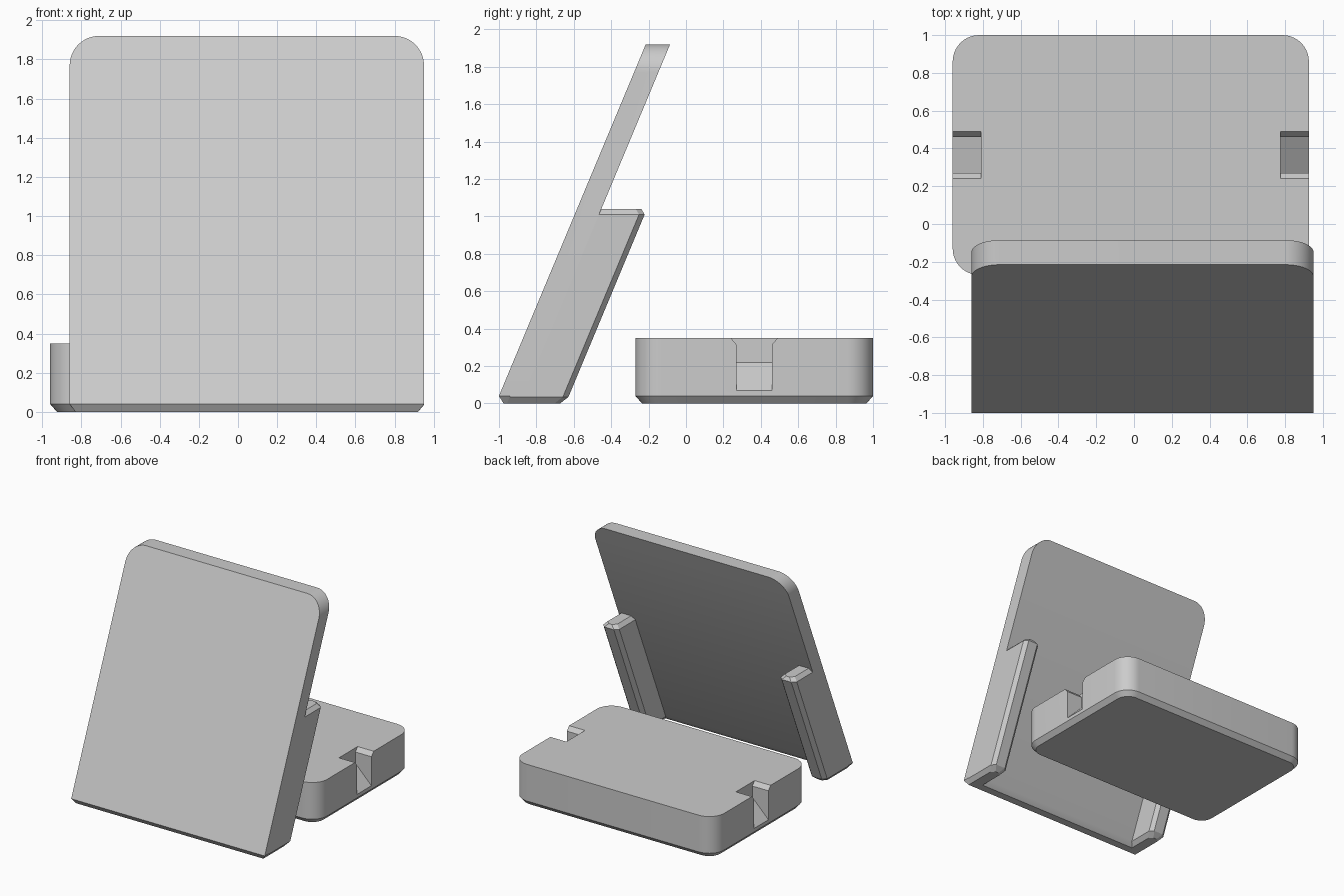
import bpy, bmesh, math

cube = bpy.data.objects.get("Cube")
if cube:
    bpy.data.objects.remove(cube, do_unlink=True)

grey = bpy.data.materials.new("light grey plastic")
grey.use_nodes = True
colour = (0.6, 0.6, 0.6, 1)
grey.diffuse_color = colour
grey.node_tree.nodes["Principled BSDF"].inputs["Base Color"].default_value = colour


def loft(name, rings):
    """Skin a closed solid through rings with equal point counts."""
    bm = bmesh.new()
    loops = [[bm.verts.new(p) for p in ring] for ring in rings]
    n = len(loops[0])
    for a, b in zip(loops, loops[1:]):
        for i in range(n):
            j = (i + 1) % n
            bm.faces.new((a[i], a[j], b[j], b[i]))
    bm.faces.new(loops[0][::-1])
    bm.faces.new(loops[-1])
    bmesh.ops.recalc_face_normals(bm, faces=bm.faces)
    mesh = bpy.data.meshes.new(name)
    bm.to_mesh(mesh)
    bm.free()
    mesh.materials.append(grey)
    obj = bpy.data.objects.new(name, mesh)
    bpy.context.collection.objects.link(obj)
    return obj


def activate(obj):
    bpy.ops.object.select_all(action='DESELECT')
    obj.select_set(True)
    bpy.context.view_layer.objects.active = obj


def smooth(obj):
    activate(obj)
    bpy.ops.object.shade_smooth_by_angle(angle=math.radians(25))


# Leaning panel: horizontal slices follow the tilt, rounded at the top corners
LEAN = 0.4176
PANEL_X, HALF, TOP, RADIUS = 0.045, 0.905, 1.92, 0.15


def front(z):
    return -1.017 + LEAN * z


def panel_slice(z, half, front_inset=0.0, back_inset=0.0):
    y0, y1 = front(z) + front_inset, front(z) + 0.13 - back_inset
    return [(PANEL_X - half, y0, z), (PANEL_X + half, y0, z),
            (PANEL_X + half, y1, z), (PANEL_X - half, y1, z)]


slices = [panel_slice(0, HALF - 0.03, 0.042, 0.02), panel_slice(0.04, HALF)]
steps = 12
for i in range(steps + 1):
    a = math.pi / 2 * i / steps
    slices.append(panel_slice(TOP - RADIUS + RADIUS * math.sin(a),
                              HALF - RADIUS + RADIUS * math.cos(a)))
smooth(loft("leaning_panel", slices))


# Bevelled support arms along both edges of the panel back
def arm_slice(side, z, inset):
    c = 0.03
    outer, inner = HALF - inset, HALF - 0.15 + inset
    y0, y1 = front(z) + 0.06, front(z) + 0.374 - inset
    pts = [(outer, y0), (outer, y1 - c), (outer - c, y1),
           (inner + c, y1), (inner, y1 - c), (inner, y0)]
    return [(PANEL_X + side * x, y, z) for x, y in pts]


for side, label in ((1, "left"), (-1, "right")):
    loft(label + "_arm", [arm_slice(side, z, inset) for z, inset in
                          ((0, 0.03), (0.035, 0), (1.01, 0), (1.04, 0.03))])

# Base block: rounded rectangle with a chamfered underside
BASE_X, BASE_Y, BASE_HX, BASE_HY, BASE_H = -0.017, 0.365, 0.943, 0.635, 0.35


def base_slice(z, inset):
    r = 0.14
    ring = []
    for quarter, (sx, sy) in enumerate(((1, 1), (-1, 1), (-1, -1), (1, -1))):
        for i in range(11):
            a = math.pi / 2 * (quarter + i / 10)
            ring.append((BASE_X + sx * (BASE_HX - r) + (r - inset) * math.cos(a),
                         BASE_Y + sy * (BASE_HY - r) + (r - inset) * math.sin(a), z))
    return ring


base = loft("base_block", [base_slice(0, 0.035), base_slice(0.04, 0),
                           base_slice(BASE_H, 0)])


# Slots at both ends: flared mouth and a floor rising inward
def slot_slice(x, floor):
    w, cy = 0.095, 0.365
    return [(x, cy - w, floor), (x, cy + w, floor), (x, cy + w, 0.315),
            (x, cy + w + 0.06, 0.385), (x, cy - w - 0.06, 0.385), (x, cy - w, 0.315)]


for side in (1, -1):
    cutter = loft("slot_cutter", [slot_slice(BASE_X + side * (BASE_HX + 0.05), 0.02),
                                  slot_slice(BASE_X + side * (BASE_HX - 0.15), 0.22)])
    cutter.hide_render = True
    cut = base.modifiers.new("slot", 'BOOLEAN')
    cut.operation, cut.solver, cut.object = 'DIFFERENCE', 'EXACT', cutter
    activate(base)
    bpy.ops.object.modifier_apply(modifier=cut.name)
    bpy.data.objects.remove(cutter, do_unlink=True)
smooth(base)
